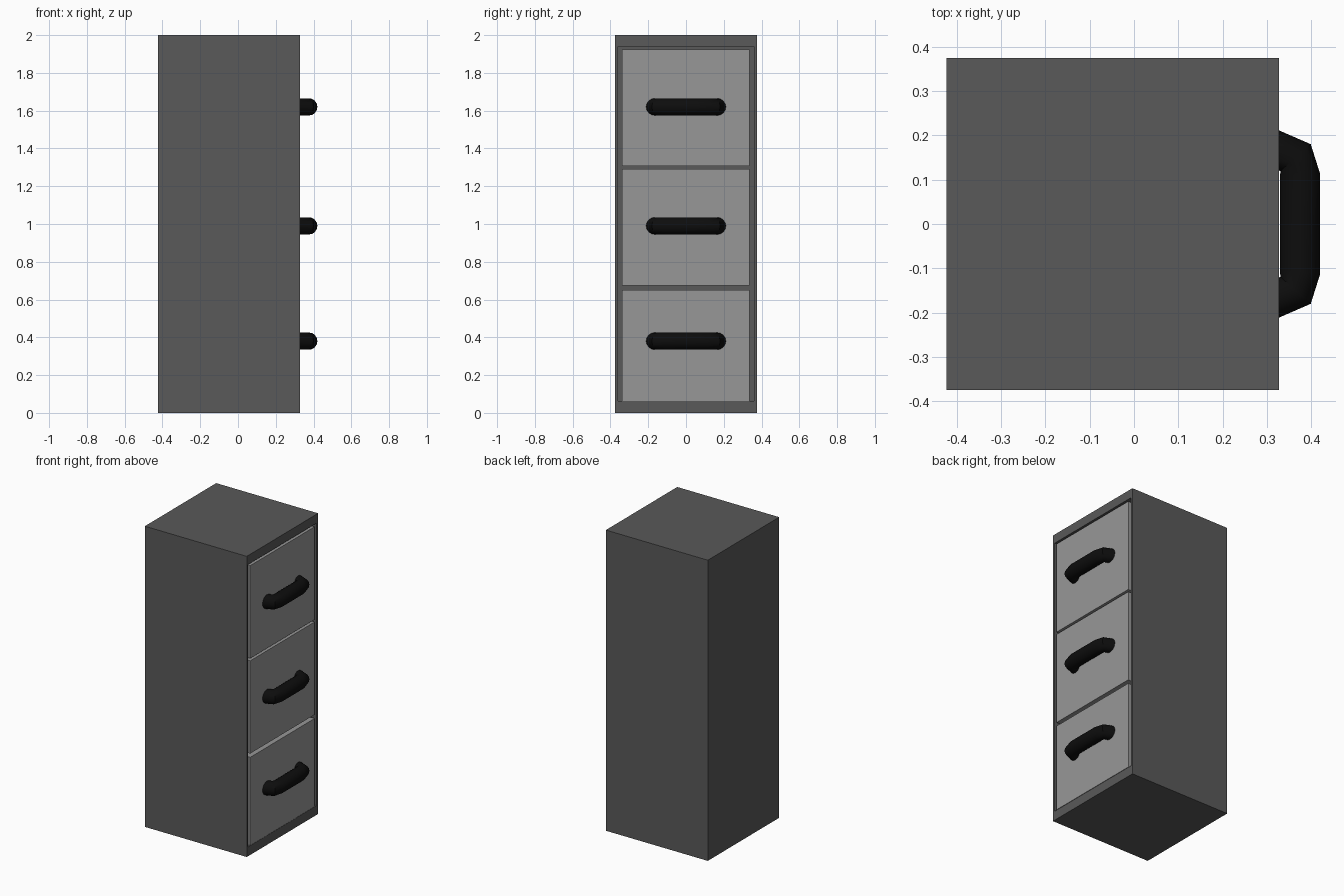
import bpy, bmesh, math

if "Cube" in bpy.data.objects:
    bpy.data.objects.remove(bpy.data.objects["Cube"])

FRONT = 0.327   # x of the cabinet's drawer side
RECESS = 0.05


def material(name, value):
    mat = bpy.data.materials.new(name)
    mat.diffuse_color = (value, value, value, 1)
    mat.use_nodes = True
    mat.node_tree.nodes["Principled BSDF"].inputs["Base Color"].default_value = mat.diffuse_color
    return mat


body_mat = material("dark_grey", 0.1)
drawer_mat = material("light_grey", 0.31)
handle_mat = material("black", 0.004)


def box(name, x, y, z, mat):
    """Box from (min, max) pairs."""
    bm = bmesh.new()
    bmesh.ops.create_cube(bm, size=1)
    for v in bm.verts:
        v.co = [r[0] if c < 0 else r[1] for c, r in zip(v.co, (x, y, z))]
    mesh = bpy.data.meshes.new(name)
    bm.to_mesh(mesh)
    bm.free()
    obj = bpy.data.objects.new(name, mesh)
    bpy.context.collection.objects.link(obj)
    mesh.materials.append(mat)
    return obj


# Cabinet body with a shallow opening pushed into the drawer side
body = box("cabinet_body", (-0.423, FRONT), (-0.375, 0.375), (0, 2), body_mat)
bm = bmesh.new()
bm.from_mesh(body.data)
face = max(bm.faces, key=lambda f: f.calc_center_median().x)
bmesh.ops.inset_region(bm, faces=[face], thickness=0.022)
for v in face.verts:
    v.co.z = 0.062 if v.co.z < 1 else 1.94
rim = bmesh.ops.extrude_discrete_faces(bm, faces=[face])["faces"][0]
bmesh.ops.translate(bm, verts=rim.verts, vec=(-RECESS, 0, 0))
bm.to_mesh(body.data)
bm.free()


def handle(name, z):
    """Bent round bar bridging a drawer front."""
    half = [(0.29, 0.178), (0.365, 0.15), (0.375, 0.108)]
    path = [(x, -y) for x, y in half] + half[::-1]
    curve = bpy.data.curves.new(name, 'CURVE')
    curve.dimensions = '3D'
    curve.bevel_depth = 0.0457
    curve.bevel_resolution = 6
    curve.use_fill_caps = True
    spline = curve.splines.new('POLY')
    spline.points.add(len(path) - 1)
    for p, (x, y) in zip(spline.points, path):
        p.co = (x, y, z, 1)
    curve.materials.append(handle_mat)
    obj = bpy.data.objects.new(name, curve)
    bpy.context.collection.objects.link(obj)
    bpy.ops.object.select_all(action='DESELECT')
    obj.select_set(True)
    bpy.context.view_layer.objects.active = obj
    bpy.ops.object.convert(target='MESH')
    bpy.ops.object.shade_smooth_by_angle(angle=math.radians(35))


# Drawer fronts, flush with the frame, each with a handle
drawers = {"bottom": (0.064, 0.65, 0.38),
           "middle": (0.675, 1.292, 0.99),
           "top": (1.308, 1.925, 1.62)}
for name, (low, high, grip) in drawers.items():
    box(name + "_drawer", (FRONT - RECESS + 0.002, FRONT + 0.001),
        (-0.34, 0.337), (low, high), drawer_mat)
    handle(name + "_handle", grip)
